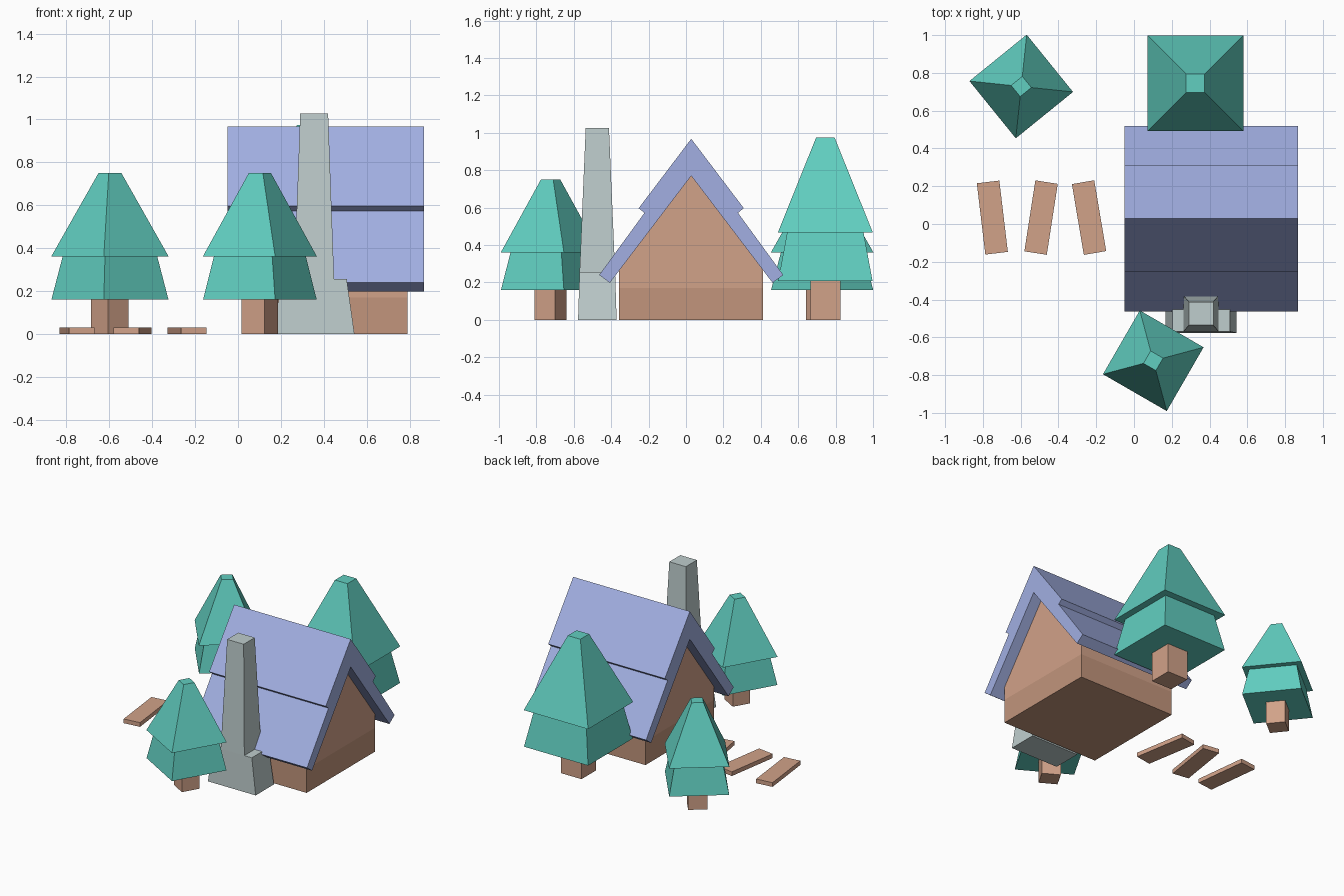
import bpy, bmesh
from math import radians
from mathutils import Matrix, Vector

if "Cube" in bpy.data.objects:
    bpy.data.objects.remove(bpy.data.objects["Cube"])


def material(name, color):
    m = bpy.data.materials.new(name)
    m.diffuse_color = (*color, 1)
    m.use_nodes = True
    m.node_tree.nodes["Principled BSDF"].inputs["Base Color"].default_value = m.diffuse_color
    return m


LEAF = material("leaf_green", (0.12, 0.62, 0.53))
WOOD = material("wood", (0.64, 0.36, 0.25))
WOOD_DARK = material("wood_dark", (0.54, 0.30, 0.20))
ROOF = material("roof_blue", (0.36, 0.43, 0.76))
STONE = material("stone", (0.52, 0.61, 0.61))


def finish(bm, name, *mats):
    bmesh.ops.recalc_face_normals(bm, faces=bm.faces)
    mesh = bpy.data.meshes.new(name)
    bm.to_mesh(mesh)
    bm.free()
    for m in mats:
        mesh.materials.append(m)
    ob = bpy.data.objects.new(name, mesh)
    bpy.context.collection.objects.link(ob)
    return ob


def frustum(name, mat, z0, half0, z1, half1, loc=(0, 0), angle=0):
    """Tapered box: half sizes (x, y) at the bottom and at the top."""
    bm = bmesh.new()
    bmesh.ops.create_cube(bm, size=2)
    for v in bm.verts:
        z, (hx, hy) = (z0, half0) if v.co.z < 0 else (z1, half1)
        v.co = Vector((v.co.x * hx, v.co.y * hy, z))
    ob = finish(bm, name, mat)
    ob.matrix_world = Matrix.Translation((*loc, 0)) @ Matrix.Rotation(radians(angle), 4, 'Z')
    return ob


def prism(profile, x0, x1):
    """Extrude a closed y-z profile along x."""
    bm = bmesh.new()
    face = bm.faces.new([bm.verts.new((x0, y, z)) for y, z in profile])
    ext = bmesh.ops.extrude_face_region(bm, geom=[face])
    moved = [g for g in ext["geom"] if isinstance(g, bmesh.types.BMVert)]
    bmesh.ops.translate(bm, vec=(x1 - x0, 0, 0), verts=moved)
    return bm


def mirrored(points, peaks_first, peaks_last=()):
    """Profile symmetric about the ridge line at y = RIDGE."""
    right = [(RIDGE + y, z) for y, z in points]
    left = [(RIDGE - y, z) for y, z in reversed(points)]
    return ([(RIDGE, z) for z in peaks_first] + right
            + [(RIDGE, z) for z in peaks_last] + left)


RIDGE = 0.028

# Cabin body with gables; the lower wall band is darker
bm = prism(mirrored([(0.385, 0.265), (0.385, 0)], [0.77]), 0.03, 0.79)
bmesh.ops.bisect_plane(bm, geom=bm.verts[:] + bm.edges[:] + bm.faces[:],
                       plane_co=(0, 0, 0.17), plane_no=(0, 0, 1))
for f in bm.faces:
    f.material_index = int(f.calc_center_median().z < 0.17)
finish(bm, "cabin_walls", WOOD, WOOD_DARK)

# Two-layer stepped roof
finish(prism(mirrored([(0.281, 0.597), (0.25, 0.572), (0.492, 0.24), (0.435, 0.198)],
                      [0.968], [0.77]), -0.05, 0.868), "roof", ROOF)

# Chimney: wide base and tapering stack
frustum("chimney_base", STONE, 0, (0.188, 0.103), 0.255, (0.152, 0.095), (0.355, -0.474))
frustum("chimney_stack", STONE, 0.255, (0.093, 0.095), 1.027, (0.065, 0.062), (0.355, -0.474))


# Trees: square trunk with two foliage tiers
def tree(name, loc, angle, s):
    def part(suffix, mat, z0, h0, z1, h1):
        frustum(f"{name}_{suffix}", mat, z0 * s, (h0 * s,) * 2, z1 * s, (h1 * s,) * 2, loc, angle)
    part("trunk", WOOD, 0, 0.062, 0.2, 0.062)
    part("lower_foliage", LEAF, 0.16, 0.194, 0.36, 0.157)
    part("upper_foliage", LEAF, 0.36, 0.195, 0.75, 0.038)


tree("front_tree", (0.102, -0.724), -30, 1)
tree("back_left_tree", (-0.597, 0.728), 39, 1)
tree("back_right_tree", (0.325, 0.745), 0, 1.3)

# Path planks
for i, (x, a) in enumerate([(-0.75, 6.8), (-0.492, -8.8), (-0.238, 9.6)]):
    frustum(f"path_plank_{i + 1}", WOOD, 0, (0.06, 0.19), 0.03, (0.06, 0.19), (x, 0.034), a)
